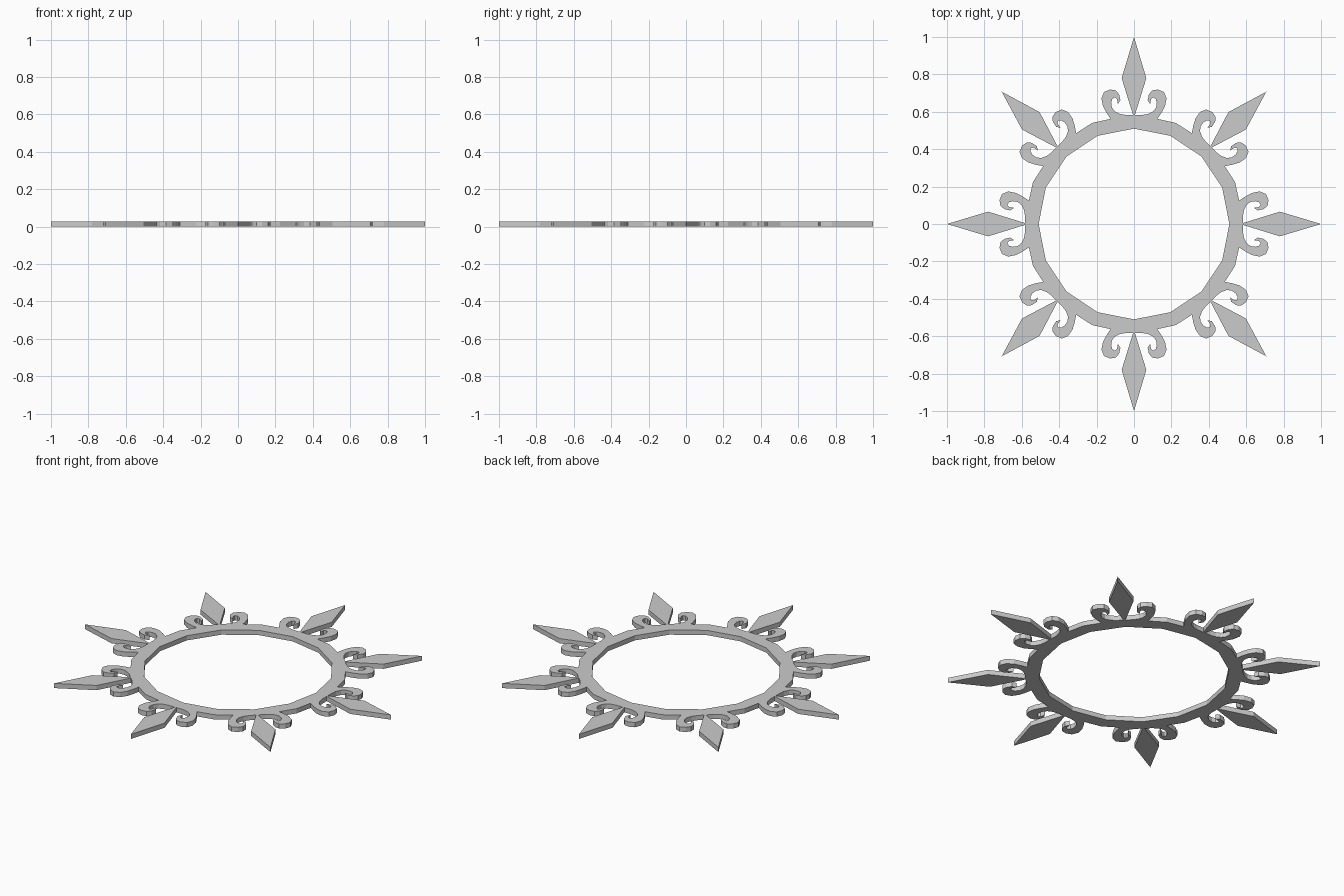
import bpy
from math import sin, cos, pi

if "Cube" in bpy.data.objects:
    bpy.data.objects.remove(bpy.data.objects["Cube"])

THICK = 0.028
R_OUT, R_IN = 0.585, 0.51

# Half of one motif (x = sideways, y = outward): spear, then curled scroll
spear = [(0.0, 1.0), (0.066, 0.78), (0.005, 0.583)]
scroll = [(0.045, 0.583), (0.075, 0.588), (0.102, 0.601), (0.118, 0.622),
          (0.122, 0.648), (0.116, 0.668), (0.102, 0.678), (0.091, 0.668), (0.086, 0.640),
          (0.073, 0.662), (0.080, 0.694), (0.098, 0.714), (0.128, 0.719),
          (0.160, 0.706), (0.174, 0.672), (0.166, 0.630), (0.147, 0.595),
          (0.125, 0.562)]
half = spear + scroll
motif = [(-x, y) for x, y in reversed(half[1:])] + half


def turn(p, a):
    """Rotate a point clockwise about the origin."""
    return (p[0] * cos(a) + p[1] * sin(a), -p[0] * sin(a) + p[1] * cos(a))


# Outer outline: eight motifs with a ring corner between each pair
outer = []
for i in range(8):
    a = i * pi / 4
    outer += [turn(p, a) for p in motif]
    outer.append(turn((0, R_OUT), a + pi / 8))

# Sixteen-sided hole
inner = [turn((0, R_IN), i * pi / 8) for i in range(16)]

# Filled flat curve, extruded to plate thickness
cu = bpy.data.curves.new("sunburst_ring", 'CURVE')
cu.dimensions = '2D'
cu.fill_mode = 'BOTH'
cu.extrude = THICK / 2
for loop in (outer, inner):
    s = cu.splines.new('POLY')
    s.points.add(len(loop) - 1)
    for pt, (x, y) in zip(s.points, loop):
        pt.co = (x, y, 0, 1)
    s.use_cyclic_u = True
    s.use_smooth = False

ob = bpy.data.objects.new("sunburst_ring_curve", cu)
bpy.context.collection.objects.link(ob)
bpy.context.view_layer.update()

# Convert to a flat-shaded mesh standing on z = 0
dg = bpy.context.evaluated_depsgraph_get()
me = bpy.data.meshes.new_from_object(ob.evaluated_get(dg))
bpy.data.objects.remove(ob)
for v in me.vertices:
    v.co.z += THICK / 2
for p in me.polygons:
    p.use_smooth = False
ring = bpy.data.objects.new("sunburst_ring", me)
bpy.context.collection.objects.link(ring)
